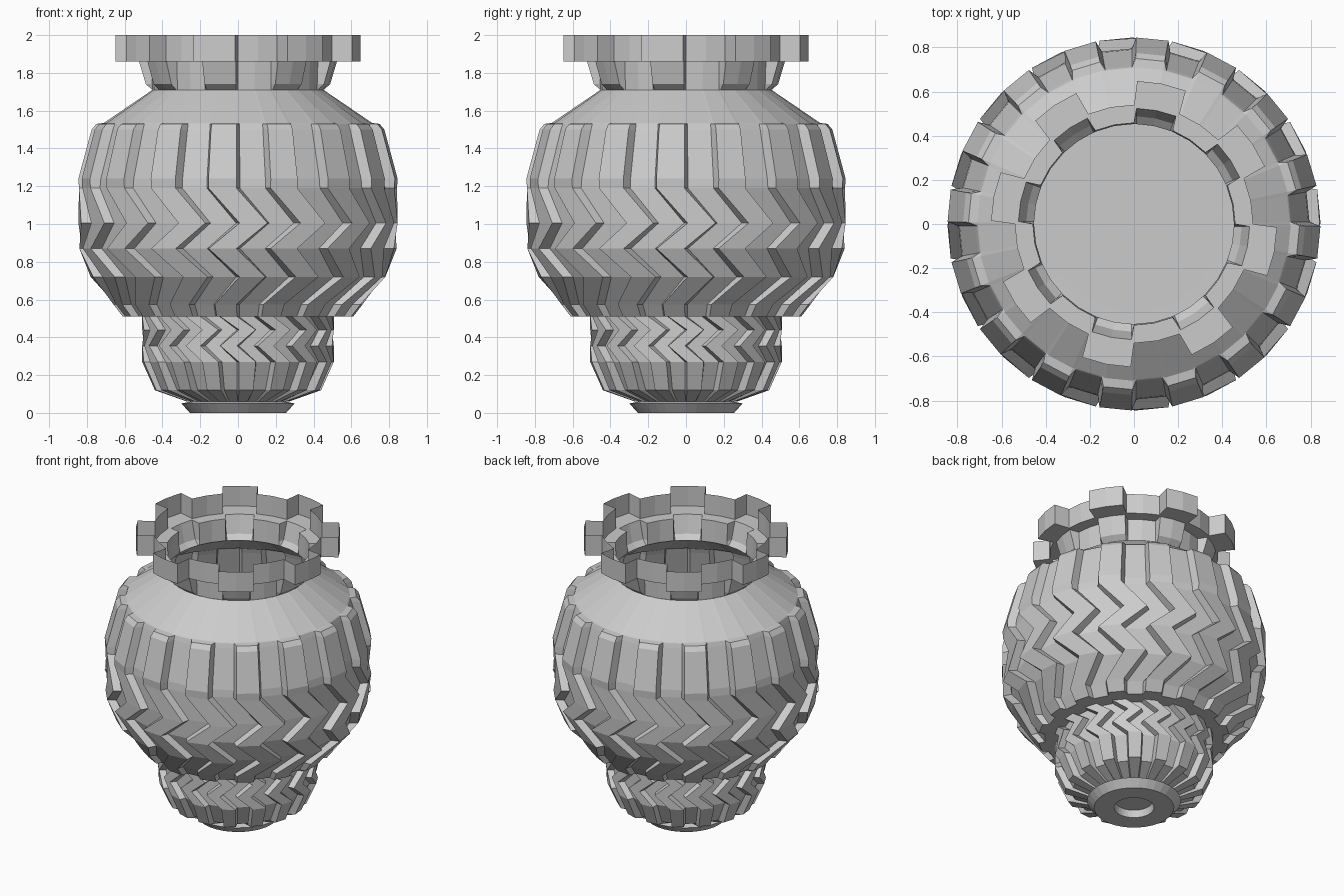
import bpy, bmesh, math
from math import radians, cos, sin

if "Cube" in bpy.data.objects:
    bpy.data.objects.remove(bpy.data.objects["Cube"])

mat = bpy.data.materials.new("plain_grey")
mat.diffuse_color = (0.6, 0.6, 0.6, 1)
mat.use_nodes = True
mat.node_tree.nodes["Principled BSDF"].inputs["Base Color"].default_value = mat.diffuse_color


def shell(name, angles, levels, cap_start=False, cap_end=False):
    """Stack toothed rings. angles: (degrees, is_tooth); levels: (z, recess r, tooth r, twist)."""
    bm = bmesh.new()
    rings = []
    for z, rb, ro, tw in levels:
        ring = []
        for a, tooth in angles:
            r = ro if tooth else rb
            t = radians(a + tw)
            ring.append(bm.verts.new((r * cos(t), r * sin(t), z)))
        rings.append(ring)
    n = len(angles)
    for lo, hi in zip(rings, rings[1:]):
        for i in range(n):
            j = (i + 1) % n
            bm.faces.new((lo[i], lo[j], hi[j], hi[i]))
    if cap_start:
        bm.faces.new(rings[0][::-1])
    if cap_end:
        bm.faces.new(rings[-1])
    me = bpy.data.meshes.new(name)
    bm.to_mesh(me)
    bm.free()
    me.materials.append(mat)
    ob = bpy.data.objects.new(name, me)
    bpy.context.collection.objects.link(ob)
    return ob


# 16 narrow ribs for the body, 8 wide teeth for the neck, plain circle for the foot
ribs = []
for k in range(16):
    s = k * 22.5 + 11.25
    ribs += [(s - 0.7, 0), (s + 0.6, 1), (s + 10.65, 1), (s + 11.95, 0)]
teeth = []
for k in range(8):
    s = k * 45 + 22.5
    teeth += [(s, 0), (s + 1.3, 1), (s + 11.25, 1), (s + 21.2, 1), (s + 22.5, 0), (s + 33.75, 0)]
circle = [(k * 11.25, 0) for k in range(32)]
T = 11.25  # twist of each zigzag row

# foot with a shallow hole underneath
shell("foot", circle, [(0.05, 0.12, 0, 0), (0, 0.127, 0, 0), (0, 0.255, 0, 0),
                       (0.05, 0.30, 0, 0), (0.06, 0.25, 0, 0)], cap_start=True)

# lower bowl: straight ribs, then zigzag ribs
shell("lower_bowl", ribs, [
    (0.06, 0.25, 0.27, T), (0.12, 0.39, 0.44, T), (0.27, 0.465, 0.507, T),
    (0.355, 0.465, 0.507, 0), (0.44, 0.465, 0.507, T), (0.51, 0.465, 0.507, 0)])

# upper body: zigzag rows, straight ribs, smooth shoulder
shell("upper_body", ribs, [
    (0.51, 0.465, 0.507, 0), (0.51, 0.57, 0.61, 0), (0.575, 0.615, 0.66, 0),
    (0.72, 0.725, 0.78, T), (0.87, 0.785, 0.84, 0), (1.005, 0.795, 0.845, T),
    (1.19, 0.795, 0.842, 0), (1.24, 0.79, 0.845, 0), (1.50, 0.72, 0.775, 0),
    (1.53, 0.71, 0.75, 0), (1.535, 0.705, 0.71, 0), (1.71, 0.453, 0.453, 0)])

# neck and the flared toothed rim, a thin open shell
shell("neck_rim", teeth, [
    (1.71, 0.453, 0.453, 0), (1.74, 0.454, 0.488, 0), (1.86, 0.458, 0.524, 0),
    (1.86, 0.54, 0.648, 0), (2.0, 0.54, 0.648, 0)])

# flat floor inside the vessel
shell("inner_floor", circle, [(0.51, 0.40, 0, 0), (0.512, 0.56, 0, 0)], cap_start=True)
